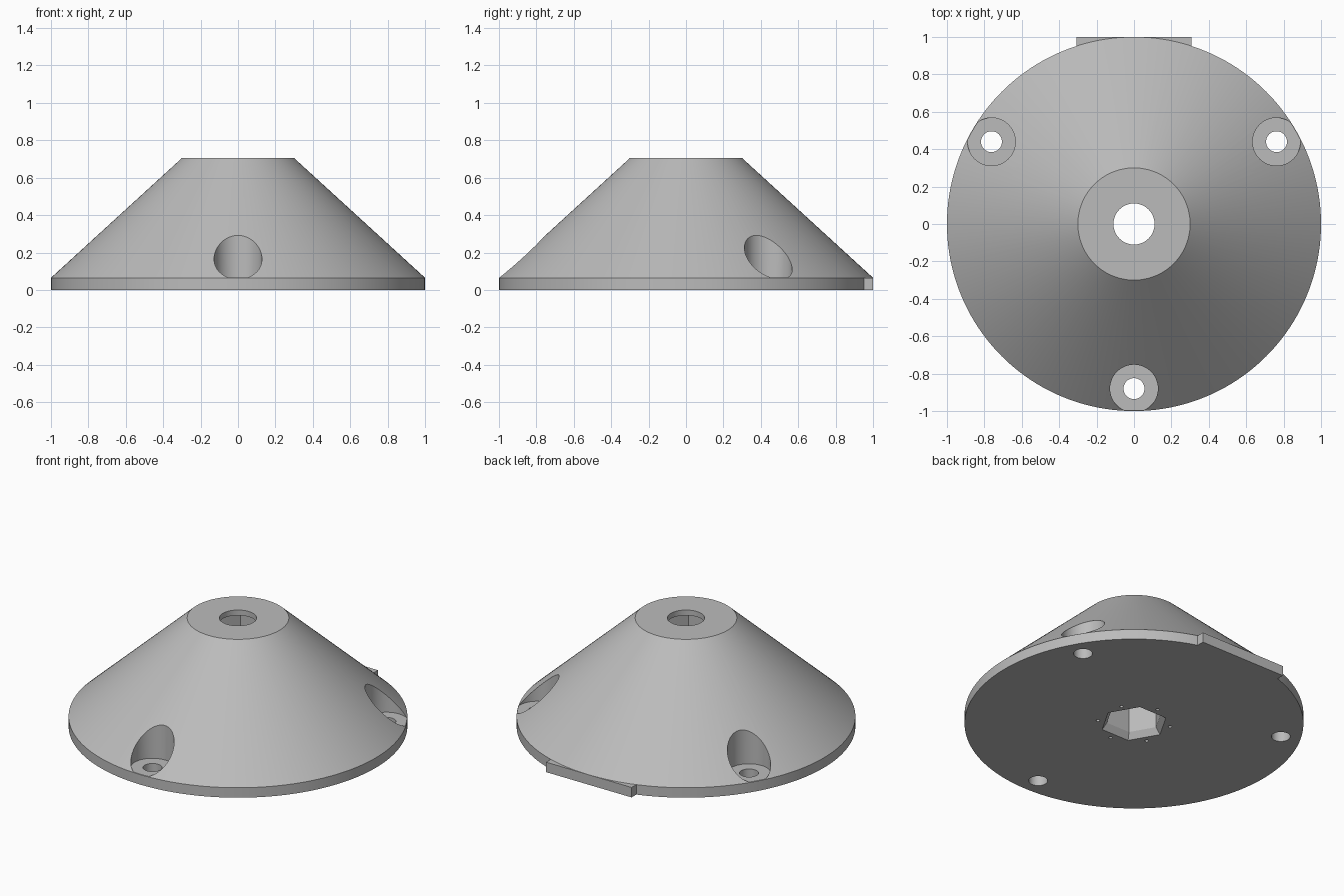
import bpy
import bmesh
from math import cos, sin, pi, radians

cube = bpy.data.objects.get("Cube")
if cube:
    bpy.data.objects.remove(cube, do_unlink=True)

grey = bpy.data.materials.new("plain grey")
grey.use_nodes = True
colour = (0.5, 0.5, 0.5, 1)
grey.diffuse_color = colour
grey.node_tree.nodes["Principled BSDF"].inputs["Base Color"].default_value = colour


def add_object(name, bm):
    bmesh.ops.recalc_face_normals(bm, faces=bm.faces)
    mesh = bpy.data.meshes.new(name)
    bm.to_mesh(mesh)
    bm.free()
    mesh.materials.append(grey)
    obj = bpy.data.objects.new(name, mesh)
    bpy.context.collection.objects.link(obj)
    return obj


def turned(name, profile, sides, x=0, y=0):
    """Closed solid turned from (radius, height) pairs, bottom to top."""
    bm = bmesh.new()
    rings = []
    for r, z in profile:
        angles = [2 * pi * i / sides for i in range(sides)]
        rings.append([bm.verts.new((x + r * cos(a), y + r * sin(a), z)) for a in angles])
    for low, high in zip(rings, rings[1:]):
        for i in range(sides):
            j = (i + 1) % sides
            bm.faces.new((low[i], low[j], high[j], high[i]))
    bm.faces.new(rings[0])
    bm.faces.new(rings[-1])
    return add_object(name, bm)


def combine(target, tool, operation):
    mod = target.modifiers.new(tool.name, "BOOLEAN")
    mod.operation = operation
    mod.solver = "EXACT"
    mod.object = tool
    bpy.context.view_layer.objects.active = target
    bpy.ops.object.modifier_apply(modifier=mod.name)
    bpy.data.objects.remove(tool, do_unlink=True)


RIM = 0.065
TOP = 0.705

# Conical body with a thin vertical rim
body = turned("cone_base", [(1, 0), (1, RIM), (0.3, TOP)], 160)

# Flat locating tab at the back of the rim
bm = bmesh.new()
bmesh.ops.create_cube(bm, size=1)
for v in bm.verts:
    v.co = (v.co.x * 0.616, 0.925 + v.co.y * 0.15, (v.co.z + 0.5) * RIM)
combine(body, add_object("back_tab", bm), "UNION")

# Three screw holes with counterbores
for k in range(3):
    a = radians(-90 + 120 * k)
    x, y = 0.88 * cos(a), 0.88 * sin(a)
    combine(body, turned("counterbore", [(0.128, RIM + 0.002), (0.128, 1)], 48, x, y), "DIFFERENCE")
    combine(body, turned("screw_hole", [(0.056, -0.1), (0.056, 0.5)], 32, x, y), "DIFFERENCE")

# Chamfered hexagonal socket below, round opening above
socket = [(0.23, -0.04), (0.2, 0), (0.17, 0.04), (0.17, 0.67)]
combine(body, turned("hex_socket", socket, 6), "DIFFERENCE")
combine(body, turned("top_opening", [(0.11, 0.6), (0.11, 0.8)], 48), "DIFFERENCE")

# Ring of pin holes beside the socket flats
for k in range(6):
    a = radians(30 + 60 * k)
    pin = turned("pin_hole", [(0.011, -0.1), (0.011, 0.3)], 12, 0.216 * cos(a), 0.216 * sin(a))
    combine(body, pin, "DIFFERENCE")

# Smooth round walls, crisp edges
bpy.ops.object.select_all(action="DESELECT")
body.select_set(True)
bpy.context.view_layer.objects.active = body
bpy.ops.object.shade_smooth_by_angle(angle=radians(25))
